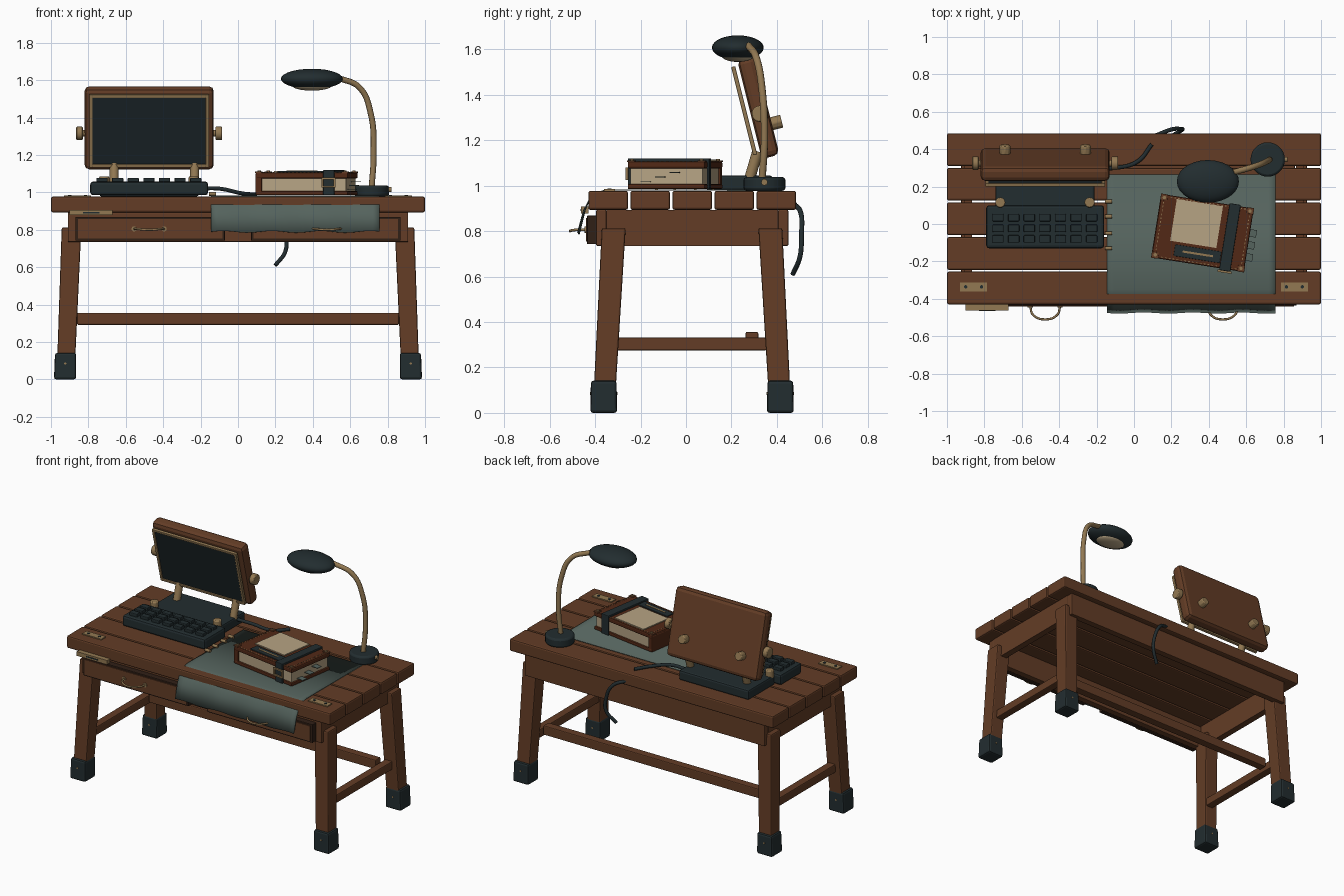
import bpy, bmesh, math
from mathutils import Matrix, Vector

if "Cube" in bpy.data.objects:
    bpy.data.objects.remove(bpy.data.objects["Cube"])


def material(name, r, g, b):
    m = bpy.data.materials.new(name)
    m.use_nodes = True
    m.diffuse_color = (r, g, b, 1)
    bsdf = m.node_tree.nodes["Principled BSDF"]
    bsdf.inputs["Base Color"].default_value = (r, g, b, 1)
    bsdf.inputs["Roughness"].default_value = 0.8
    return m


WOOD = material("brown wood", 0.125, 0.046, 0.019)
EDGE = material("dark wood", 0.03, 0.014, 0.008)
SLATE = material("dark slate", 0.016, 0.026, 0.029)
GLASS = material("screen glass", 0.011, 0.018, 0.021)
CLOTH = material("grey green cloth", 0.09, 0.125, 0.11)
BRASS = material("brass", 0.29, 0.19, 0.085)
PAPER = material("paper", 0.47, 0.37, 0.23)
LEATHER = material("red brown leather", 0.085, 0.022, 0.008)
WORLD = Matrix()


def finish(name, bm, mat, frame=WORLD, bevel=0, smooth=False):
    bmesh.ops.recalc_face_normals(bm, faces=bm.faces)
    me = bpy.data.meshes.new(name)
    bm.to_mesh(me)
    bm.free()
    me.materials.append(mat)
    ob = bpy.data.objects.new(name, me)
    bpy.context.collection.objects.link(ob)
    ob.matrix_world = frame
    if bevel:
        mod = ob.modifiers.new("Bevel", "BEVEL")
        mod.width, mod.segments = bevel, 2
    if smooth:
        bpy.ops.object.select_all(action="DESELECT")
        ob.select_set(True)
        bpy.context.view_layer.objects.active = ob
        bpy.ops.object.shade_smooth_by_angle(angle=math.radians(40))
    return ob


def box(name, x, y, z, mat, frame=WORLD, bevel=0):
    """Box from (min, max) pairs on each axis."""
    bm = bmesh.new()
    bmesh.ops.create_cube(bm, size=1)
    for v in bm.verts:
        for i, (lo, hi) in enumerate((x, y, z)):
            v.co[i] = lo if v.co[i] < 0 else hi
    return finish(name, bm, mat, frame, bevel)


def beam(name, a, b, w0, w1, mat, bevel=0.008):
    """Square post from a to b with level ends."""
    bm = bmesh.new()
    bmesh.ops.create_cube(bm, size=1)
    for v in bm.verts:
        p, w = (a, w0) if v.co.z < 0 else (b, w1)
        v.co = Vector((p[0] + v.co.x * w, p[1] + v.co.y * w, p[2]))
    return finish(name, bm, mat, bevel=bevel)


def cylinder(name, a, b, r, mat, frame=WORLD, bevel=0, sides=20):
    a, b = Vector(a), Vector(b)
    bm = bmesh.new()
    turn = (b - a).to_track_quat("Z", "Y").to_matrix().to_4x4()
    bmesh.ops.create_cone(bm, cap_ends=True, segments=sides, radius1=r, radius2=r,
                          depth=(b - a).length, matrix=Matrix.Translation((a + b) / 2) @ turn)
    return finish(name, bm, mat, frame, bevel, True)


def tube(name, points, r, mat):
    cu = bpy.data.curves.new(name, "CURVE")
    cu.dimensions = "3D"
    cu.bevel_depth, cu.bevel_resolution, cu.use_fill_caps = r, 3, True
    sp = cu.splines.new("BEZIER")
    sp.bezier_points.add(len(points) - 1)
    for bp, p in zip(sp.bezier_points, points):
        bp.co = p
        bp.handle_left_type = bp.handle_right_type = "AUTO"
    cu.materials.append(mat)
    ob = bpy.data.objects.new(name, cu)
    bpy.context.collection.objects.link(ob)
    return ob


# Table top planks
for i in range(5):
    y = -0.43 + i * 0.185
    box("top_plank", (-1, 1), (y, y + 0.175), (0.893, 0.977), WOOD, bevel=0.01)

# Aprons
for name, y in (("front_apron", (-0.395, -0.35)), ("back_apron", (0.405, 0.45))):
    box(name, (-0.91, 0.91), y, (0.735, 0.893), WOOD, bevel=0.005)

# Legs, feet and side rails
for s, side in ((1, "left"), (-1, "right")):
    box(side + "_apron", sorted((s * 0.865, s * 0.91)), (-0.35, 0.405), (0.735, 0.893), WOOD)
    box(side + "_stretcher", sorted((s * 0.87, s * 0.925)), (-0.305, 0.355), (0.275, 0.332), WOOD, bevel=0.006)
    for end, foot_y, top_y in (("front", -0.362, -0.318), ("back", 0.415, 0.371)):
        beam(f"{end}_{side}_leg", (s * 0.922, foot_y, 0.02), (s * 0.89, top_y, 0.812), 0.095, 0.105, WOOD)
        beam(f"{end}_{side}_foot", (s * 0.925, foot_y, 0), (s * 0.922, foot_y, 0.142), 0.118, 0.113, SLATE, 0.012)
        for d in (-1, 1):
            cylinder("foot_stud", (s * 0.924, foot_y, 0.085), (s * 0.924, foot_y + d * 0.06, 0.085), 0.006, BRASS)
    # Corner plates with two screws
    box(side + "_corner_plate", sorted((s * 0.785, s * 0.93)), (-0.36, -0.312), (0.976, 0.984), BRASS)
    for x in (0.815, 0.9):
        cylinder("plate_screw", (s * x, -0.336, 0.98), (s * x, -0.336, 0.987), 0.009, SLATE)
box("long_stretcher", (-0.86, 0.86), (0.262, 0.318), (0.292, 0.356), WOOD, bevel=0.006)

# Drawers with bow handles
for s in (-1, 1):
    box("drawer_frame", sorted((s * 0.07, s * 0.87)), (-0.435, -0.39), (0.742, 0.868), EDGE, bevel=0.003)
    box("drawer_front", sorted((s * 0.082, s * 0.855)), (-0.441, -0.43), (0.753, 0.857), WOOD)
    c = s * 0.475
    tube("drawer_handle", [(c - 0.08, -0.44, 0.805), (c - 0.065, -0.485, 0.805), (c, -0.51, 0.8),
                           (c + 0.065, -0.485, 0.805), (c + 0.08, -0.44, 0.805)], 0.006, BRASS)
    for x in (c - 0.08, c + 0.08):
        cylinder("handle_mount", (x, -0.438, 0.805), (x, -0.447, 0.805), 0.014, BRASS)
box("name_plate", (-0.9, -0.67), (-0.462, -0.428), (0.878, 0.907), BRASS)
box("name_plate_mark", (-0.83, -0.74), (-0.464, -0.46), (0.888, 0.896), SLATE)

# Cloth draped over the front edge
bm = bmesh.new()
profile = [(0.265, 0.982), (-0.35, 0.984), (-0.39, 0.972), (-0.425, 0.945), (-0.45, 0.89), (-0.476, 0.79)]
columns = 24
grid = []
for i in range(columns + 1):
    x = -0.145 + 0.902 * i / columns
    wave = math.sin(i * 0.9)
    grid.append([bm.verts.new((x, y - 0.003 * wave * (z < 0.93), z + 0.005 * wave * (z < 0.8)))
                 for y, z in profile])
for a, b in zip(grid, grid[1:]):
    for j in range(len(profile) - 1):
        bm.faces.new((a[j], b[j], b[j + 1], a[j + 1]))
cloth = finish("desk_cloth", bm, CLOTH, smooth=True)
cloth.modifiers.new("Thickness", "SOLIDIFY").thickness = 0.005
for y in (0.12, 0.04, -0.05, -0.13):
    cylinder("cloth_toggle", (-0.155, y, 0.992), (-0.118, y, 0.992), 0.01, BRASS)

# Keyboard and computer base
box("keyboard_body", (-0.79, -0.16), (-0.13, 0.1), (0.985, 1.058), SLATE, bevel=0.015)
box("computer_base", (-0.74, -0.21), (0.09, 0.38), (0.978, 1.045), SLATE, bevel=0.012)
for col in range(7):
    for row in range(3):
        x, y = -0.727 + col * 0.0835, -0.08 + row * 0.057
        box("key", (x - 0.03, x + 0.03), (y - 0.02, y + 0.02), (1.05, 1.078), SLATE, bevel=0.005)
for x in (-0.715, -0.237):
    cylinder("base_knob", (x, 0.115, 1.03), (x, 0.115, 1.085), 0.027, BRASS, bevel=0.006)

# Monitor leaning forward, built in its own frame
lean = Matrix.Translation((-0.475, 0.318, 1.345)) @ Matrix.Rotation(math.radians(14), 4, "X")
box("monitor_body", (-0.345, 0.345), (-0.04, 0.04), (-0.225, 0.225), WOOD, lean, 0.025)
for s in (-1, 1):
    box("bezel_side", sorted((s * 0.302, s * 0.32)), (-0.073, -0.055), (-0.2, 0.2), BRASS, lean, 0.003)
    box("bezel_rail", (-0.305, 0.305), (-0.073, -0.055), sorted((s * 0.182, s * 0.2)), BRASS, lean, 0.003)
    cylinder("side_axle", (s * 0.34, 0.0, -0.03), (s * 0.36, 0.0, -0.03), 0.018, BRASS, lean)
    cylinder("side_knob", (s * 0.355, 0.0, -0.03), (s * 0.39, 0.0, -0.03), 0.036, BRASS, lean, 0.005)
    cylinder("back_knob", (s * 0.215, 0.035, -0.085), (s * 0.215, 0.085, -0.085), 0.03, BRASS, lean, 0.005, 8)
    cylinder("monitor_post", (-0.447 + s * 0.215, 0.28, 1.03), (-0.447 + s * 0.215, 0.315, 1.15), 0.024, BRASS)
box("screen", (-0.304, 0.304), (-0.067, -0.058), (-0.184, 0.184), GLASS, lean)

# Cables
tube("desk_cable", [(-0.22, 0.3, 1.02), (-0.1, 0.3, 1.02), (0.02, 0.335, 0.995), (0.095, 0.425, 0.988)], 0.011, SLATE)
tube("hanging_cable", [(0.12, 0.475, 0.92), (0.2, 0.505, 0.88), (0.25, 0.508, 0.78),
                       (0.255, 0.502, 0.69), (0.2, 0.47, 0.61)], 0.011, SLATE)

# Bound notebook, turned on the desk
book = Matrix.Translation((0.367, -0.048, 0.985)) @ Matrix.Rotation(math.radians(-9), 4, "Z")
box("book_back_cover", (-0.25, 0.25), (-0.172, 0.172), (0, 0.022), LEATHER, book, 0.006)
box("book_front_cover", (-0.25, 0.25), (-0.172, 0.172), (0.09, 0.122), LEATHER, book, 0.008)
box("book_spine", (-0.252, -0.215), (-0.17, 0.17), (0.01, 0.112), LEATHER, book, 0.006)
box("book_pages", (-0.22, 0.238), (-0.16, 0.16), (0.02, 0.092), PAPER, book)
box("cover_paper", (-0.165, 0.085), (-0.068, 0.158), (0.12, 0.129), PAPER, book)
box("cover_label", (-0.135, 0.115), (-0.145, -0.083), (0.12, 0.129), SLATE, book, 0.003)
box("label_mark", (-0.09, 0.075), (-0.12, -0.109), (0.125, 0.131), BRASS, book)
box("strap_top", (0.118, 0.178), (-0.182, 0.18), (0.118, 0.135), SLATE, book, 0.004)
for y in ((-0.182, -0.17), (0.17, 0.18)):
    box("strap_end", (0.118, 0.178), y, (0, 0.13), SLATE, book, 0.003)
for z in ((0.04, 0.05), (0.085, 0.095)):
    box("buckle_rail", (0.11, 0.186), (-0.192, -0.18), z, BRASS, book)
for x in ((0.11, 0.12), (0.176, 0.186)):
    box("buckle_side", x, (-0.192, -0.18), (0.04, 0.095), BRASS, book)
for sx in (-1, 1):
    for sy in (-1, 1):
        box("book_corner", sorted((sx * 0.215, sx * 0.252)), sorted((sy * 0.14, sy * 0.174)),
            (0.118, 0.126), WOOD, book, 0.002)
        cylinder("corner_rivet", (sx * 0.232, sy * 0.155, 0.12), (sx * 0.232, sy * 0.155, 0.131), 0.009, BRASS, book)
# Cover stitching
for s in (-1, 1):
    for i in range(20):
        x = -0.2 + i * 0.021
        box("stitch", (x, x + 0.01), (s * 0.162 - 0.002, s * 0.162 + 0.002), (0.12, 0.124), BRASS, book)
    for i in range(13):
        y = -0.13 + i * 0.021
        box("stitch", (s * 0.232 - 0.002, s * 0.232 + 0.002), (y, y + 0.01), (0.12, 0.124), BRASS, book)
for i in range(3):
    y = -0.11 + i * 0.065
    box("page_tab", (0.23, 0.285), (y, y + 0.04), (0.03 + i * 0.02, 0.034 + i * 0.02), CLOTH, book)

# Desk lamp
cylinder("lamp_base", (0.715, 0.345, 0.977), (0.715, 0.345, 1.037), 0.092, SLATE, bevel=0.012, sides=28)
cylinder("lamp_switch", (0.8, 0.345, 1.015), (0.82, 0.345, 1.015), 0.014, BRASS)
tube("lamp_stem", [(0.715, 0.335, 1.03), (0.725, 0.345, 1.2), (0.71, 0.335, 1.42),
                   (0.65, 0.31, 1.56), (0.53, 0.275, 1.615)], 0.016, BRASS)
for name, c, size, mat in (("lamp_shade", (0.395, 0.228, 1.607), (0.166, 0.114, 0.054), SLATE),
                           ("lamp_lens", (0.395, 0.228, 1.57), (0.105, 0.07, 0.026), PAPER)):
    bm = bmesh.new()
    bmesh.ops.create_uvsphere(bm, u_segments=28, v_segments=14, radius=1)
    bmesh.ops.scale(bm, vec=size, verts=bm.verts)
    finish(name, bm, mat, Matrix.Translation(c), smooth=True)
